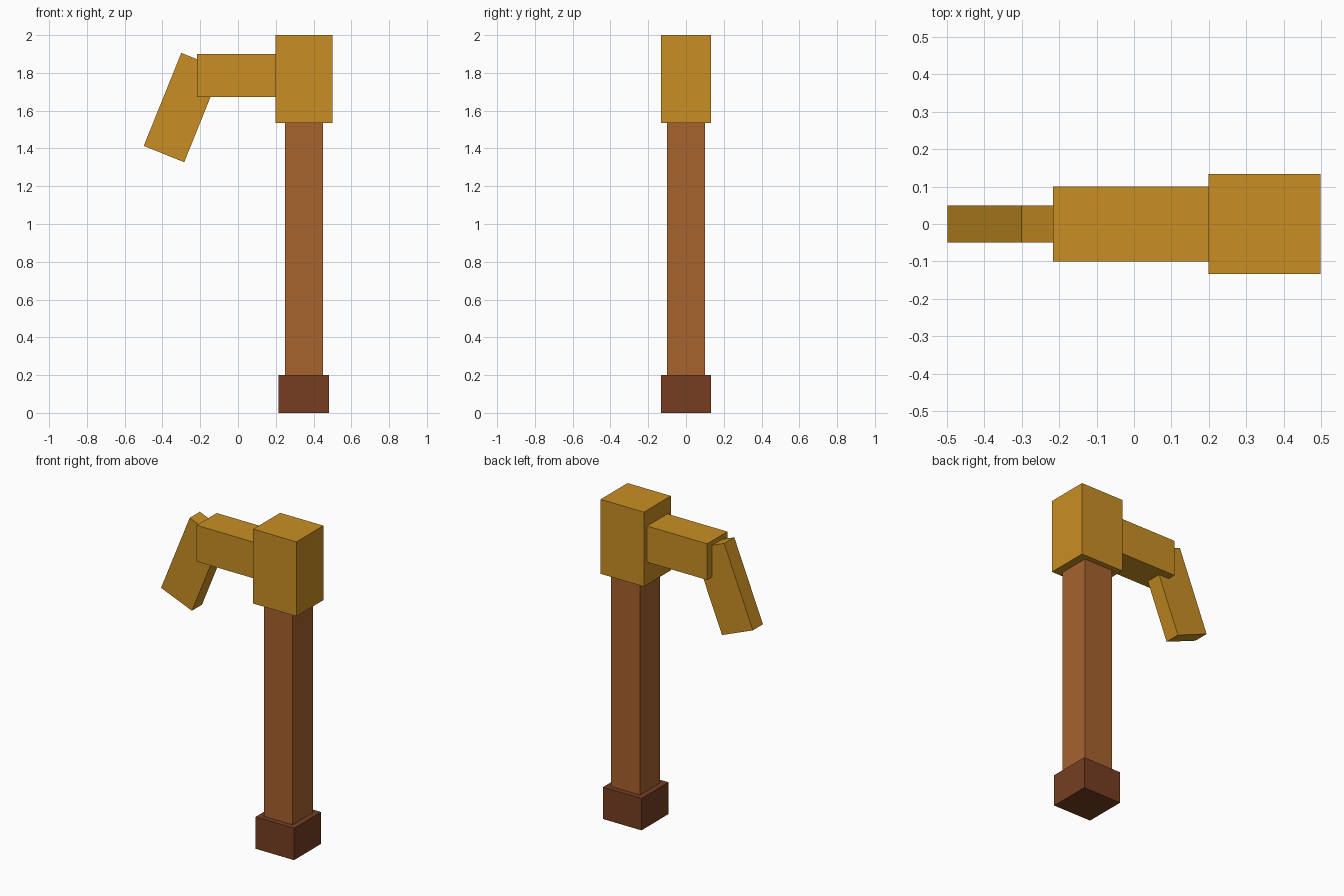
import bpy
import math

default_cube = bpy.data.objects.get("Cube")
if default_cube:
    bpy.data.objects.remove(default_cube, do_unlink=True)


def make_material(name, rgb):
    mat = bpy.data.materials.new(name)
    mat.use_nodes = True
    colour = (*rgb, 1.0)
    mat.diffuse_color = colour
    mat.node_tree.nodes["Principled BSDF"].inputs["Base Color"].default_value = colour
    return mat


def make_block(name, centre, size, mat, tilt=0.0):
    """Box with the given centre and size, tilted about the y axis in degrees."""
    bpy.ops.mesh.primitive_cube_add(size=1, location=centre)
    block = bpy.context.object
    block.name = block.data.name = name
    block.scale = size
    block.rotation_euler.y = math.radians(tilt)
    block.data.materials.append(mat)
    return block


gold = make_material("golden metal", (0.584, 0.275, 0.017))
wood = make_material("handle wood", (0.386, 0.122, 0.027))
dark_wood = make_material("dark wood", (0.181, 0.048, 0.016))

# Handle with its end cap
make_block("end_cap", (0.349, 0, 0.1), (0.267, 0.267, 0.2), dark_wood)
make_block("handle", (0.349, 0, 0.867), (0.2, 0.2, 1.334), wood)

# Head block, side arm and slanted blade
make_block("head_block", (0.349, 0, 1.767), (0.3, 0.267, 0.467), gold)
make_block("side_arm", (-0.009, 0, 1.787), (0.416, 0.2, 0.227), gold)
make_block("blade", (-0.2925, 0, 1.6165), (0.231, 0.1, 0.531), gold, tilt=22)
